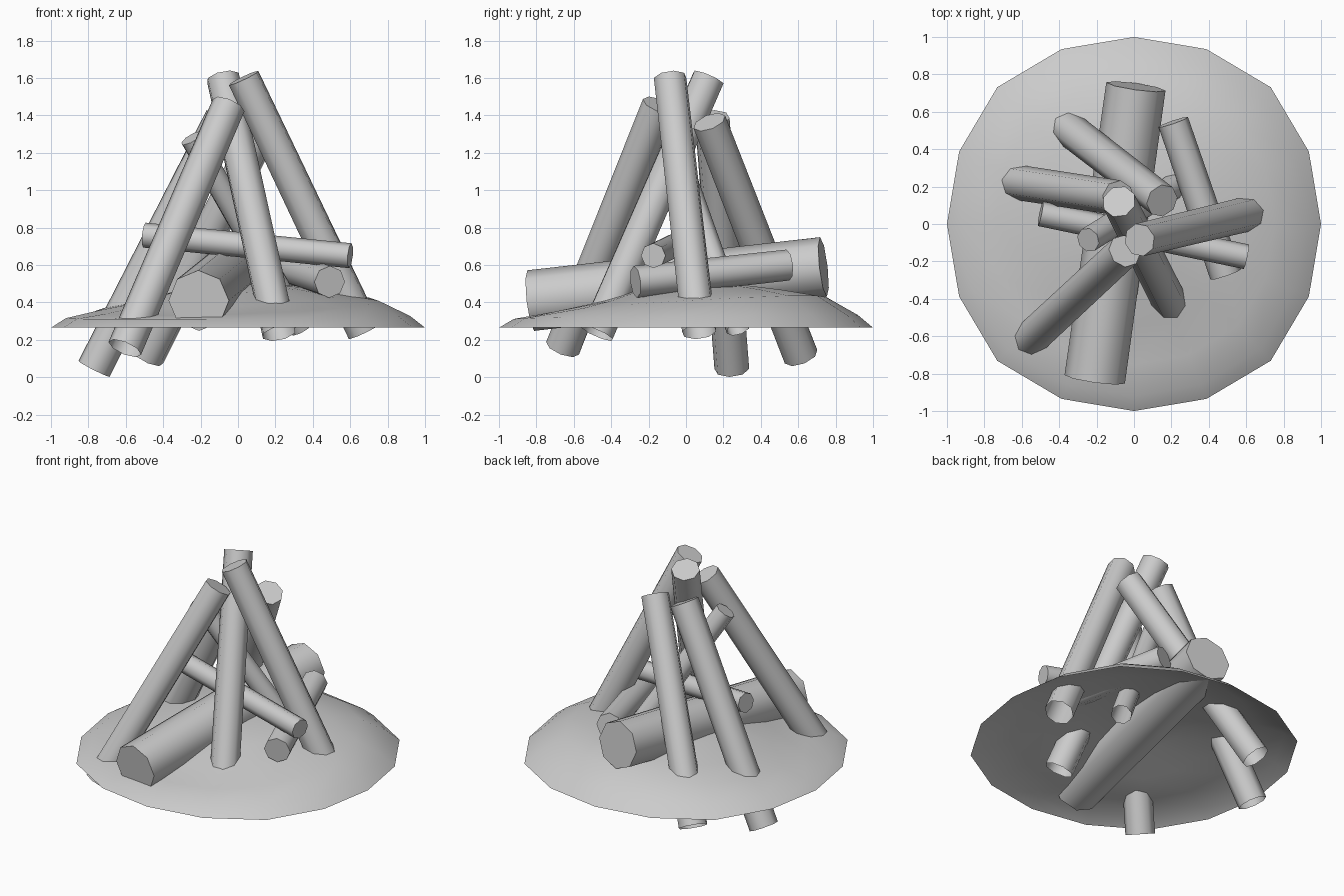
import bpy, bmesh, math
from mathutils import Vector

if "Cube" in bpy.data.objects:
    bpy.data.objects.remove(bpy.data.objects["Cube"])


def finish(name, bm, angle):
    me = bpy.data.meshes.new(name)
    bm.to_mesh(me)
    bm.free()
    ob = bpy.data.objects.new(name, me)
    bpy.context.collection.objects.link(ob)
    bpy.ops.object.select_all(action='DESELECT')
    ob.select_set(True)
    bpy.context.view_layer.objects.active = ob
    bpy.ops.object.shade_smooth_by_angle(angle=math.radians(angle))
    return ob


# Eight-sided log between two end centres; open_start leaves the buried end uncapped
def log(name, a, b, ra, rb, open_start=False):
    a, b = Vector(a), Vector(b)
    axis = b - a
    bm = bmesh.new()
    bmesh.ops.create_cone(bm, cap_ends=True, segments=8, radius1=ra, radius2=rb,
                          depth=axis.length)
    if open_start:
        bottom = [f for f in bm.faces if f.normal.z < -.9]
        bmesh.ops.delete(bm, geom=bottom, context='FACES_ONLY')
    rot = axis.to_track_quat('Z', 'Y').to_matrix().to_4x4()
    bmesh.ops.transform(bm, matrix=rot, verts=bm.verts)
    bmesh.ops.translate(bm, vec=(a + b) / 2, verts=bm.verts)
    return finish(name, bm, 60)


# Ash mound: open shell, slightly higher towards the back right
bm = bmesh.new()
SIDES = 16
bulge = (1.0, 1.012, 1.034, 1.012)      # rim is a little squarish
profile = [(1.0, .265, 0), (.92, .322, .008), (.75, .383, .045), (.55, .42, .055), (.33, .47, .045)]
rings = []
for r, z, tilt in profile:
    ring = []
    for i in range(SIDES):
        t = 2 * math.pi * i / SIDES
        k = r * bulge[i % 4]
        x, y = k * math.cos(t), k * math.sin(t)
        ring.append(bm.verts.new((x, y, z + tilt * (.8 * x + 1.35 * y))))
    rings.append(ring)
peak = bm.verts.new((0, 0, .5))
for lo, hi in zip(rings, rings[1:]):
    for i in range(SIDES):
        j = (i + 1) % SIDES
        bm.faces.new((lo[i], lo[j], hi[j], hi[i]))
for i in range(SIDES):
    bm.faces.new((rings[-1][i], rings[-1][(i + 1) % SIDES], peak))
finish("ash_mound", bm, 60)

# Leaning logs (bottom, top)
R = .094
log("leaning_log_right", (.675, .07, .245), (.03, -.085, 1.60), R, R * .95, True)
log("leaning_log_left", (-.77, .245, .045), (-.085, .14, 1.385), R, R, True)
log("leaning_log_front_right", (.22, -.475, .235), (-.08, .12, 1.60), R, R * .97, True)
log("leaning_log_back_left", (-.485, .615, .11), (.15, .125, 1.365), R, R * .97, True)
log("leaning_log_front_left", (-.605, -.66, .155), (-.05, -.145, 1.455), R, R * .97, True)
log("leaning_log_thin", (.34, .28, .26), (-.245, -.085, 1.28), .067, .067, True)

# Lying logs (front, back)
log("lying_log_large", (-.21, -.83, .41), (.01, .735, .59), .163, .16)
log("lying_log_medium", (.49, -.27, .51), (.21, .545, .60), .086, .083)
log("lying_log_thin", (.6, -.175, .65), (-.5, .055, .76), .067, .067)
